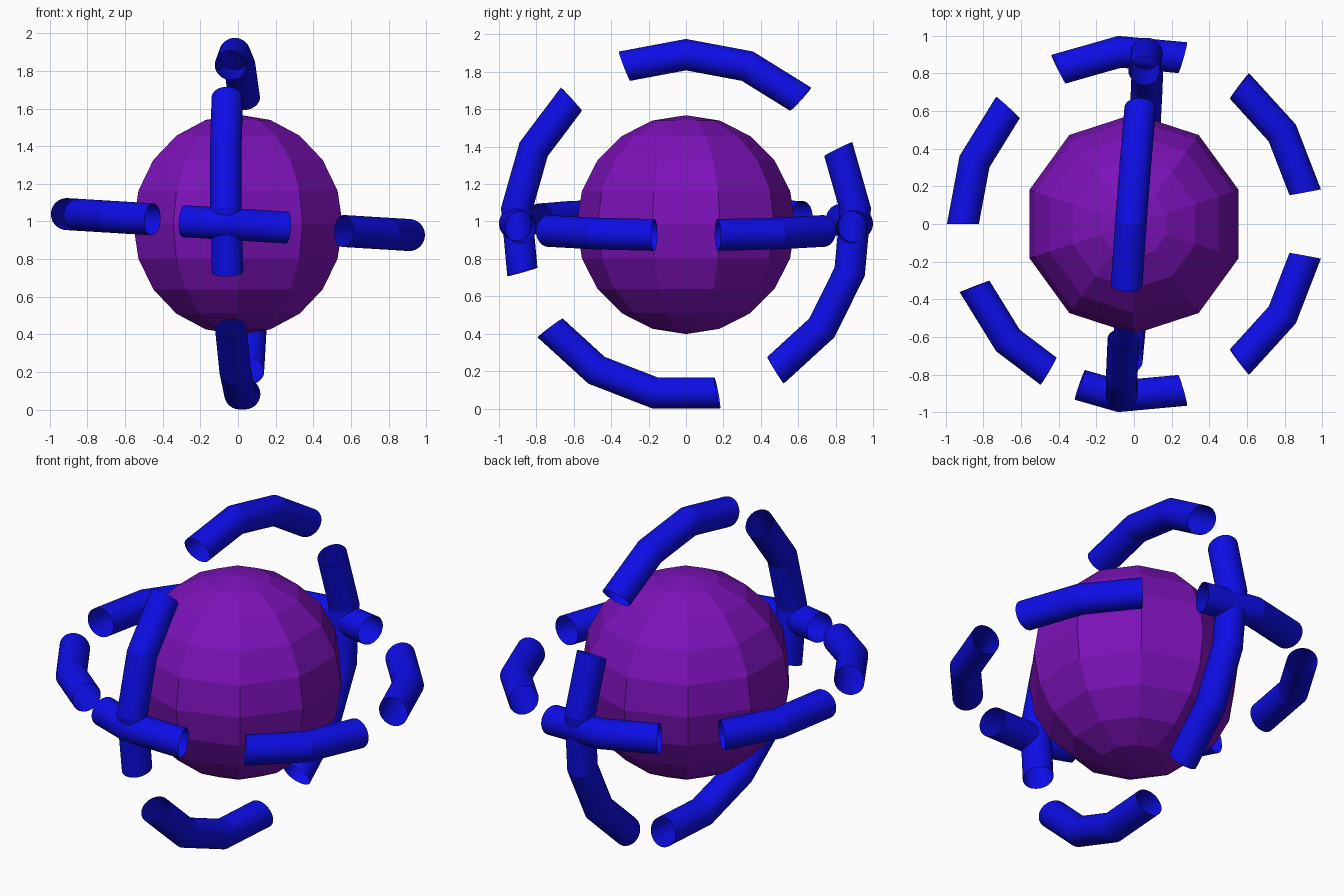
import bpy, math
from mathutils import Vector

if "Cube" in bpy.data.objects:
    bpy.data.objects.remove(bpy.data.objects["Cube"])

CZ = 0.983          # common centre height
SEGS, SIDES = 17, 40
STEP = 2 * math.pi / SEGS


def material(name, rgb):
    m = bpy.data.materials.new(name)
    m.diffuse_color = (*rgb, 1)
    m.use_nodes = True
    m.node_tree.nodes["Principled BSDF"].inputs["Base Color"].default_value = m.diffuse_color
    return m


blue = material("ring_blue", (0.004, 0.004, 0.8))
purple = material("core_purple", (0.2, 0.006, 0.48))


def dash(name, centre, u, v, R, r, start, k0, k1):
    """Open tube: part of a 17-sided torus in plane u, v between vertex indices k0 and k1."""
    u, v = Vector(u).normalized(), Vector(v).normalized()
    n = u.cross(v).normalized()

    def section(k):
        t = start + k * STEP
        d = u * math.cos(t) + v * math.sin(t)
        out = []
        for i in range(SIDES):
            p = 2 * math.pi * i / SIDES
            out.append(Vector(centre) + d * (R + r * math.cos(p)) + n * r * math.sin(p))
        return out

    def cut(k):
        # a fractional index lies on the straight segment between two sections
        a = math.floor(k)
        f = k - a
        return [p.lerp(q, f) for p, q in zip(section(a), section(a + 1))]

    ks = [k0] + list(range(math.floor(k0) + 1, math.ceil(k1))) + [k1]
    verts = [p for k in ks for p in cut(k)]
    faces = []
    for j in range(len(ks) - 1):
        for i in range(SIDES):
            a, b = j * SIDES + i, j * SIDES + (i + 1) % SIDES
            faces.append((a, a + SIDES, b + SIDES, b))
    me = bpy.data.meshes.new(name)
    me.from_pydata(verts, [], faces)
    me.materials.append(blue)
    ob = bpy.data.objects.new(name, me)
    bpy.context.collection.objects.link(ob)
    bpy.ops.object.select_all(action='DESELECT')
    ob.select_set(True)
    bpy.context.view_layer.objects.active = ob
    bpy.ops.object.shade_smooth_by_angle(angle=math.radians(12))


# faceted core sphere
bpy.ops.mesh.primitive_uv_sphere_add(segments=10, ring_count=10, radius=0.585, location=(0, 0, CZ))
core = bpy.context.object
core.name = "core_sphere"
core.data.materials.append(purple)

# horizontal dashed ring, tipped slightly down to the right
tilt = math.radians(3.5)
for i, (a, b) in enumerate([(0, 2), (3, 5), (6, 8), (9, 10.8), (11.35, 13), (14, 16)]):
    dash(f"horizontal_ring_dash_{i + 1}", (0.008, 0, CZ),
         (math.cos(tilt), 0, -math.sin(tilt)), (0, 1, 0), 0.919, 0.085, STEP / 2, a, b)

# upright dashed ring, front to back, slightly turned
for i, (a, b) in enumerate([(2, 5), (6, 9), (10, 13), (14, 18)]):
    dash(f"upright_ring_dash_{i + 1}", (0.003, 0, 0.98),
         (0.073, 1, 0), (-0.022, 0, 1), 0.912, 0.084, math.pi / 2 - 4 * STEP, a, b)
